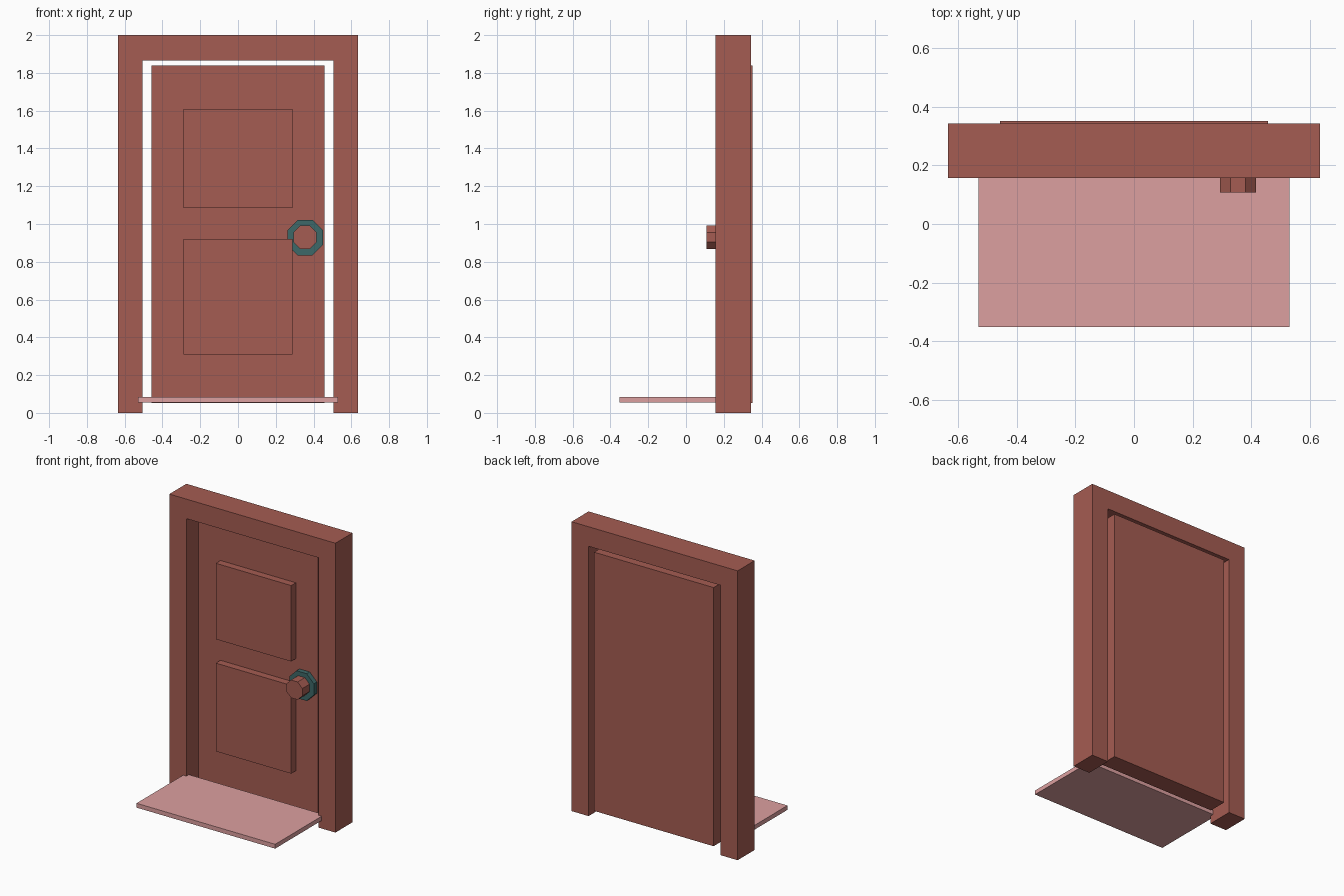
import bpy, bmesh, math
from mathutils import Matrix

if "Cube" in bpy.data.objects:
    bpy.data.objects.remove(bpy.data.objects["Cube"])


def material(name, rgb):
    m = bpy.data.materials.new(name)
    m.diffuse_color = (*rgb, 1)
    m.use_nodes = True
    m.node_tree.nodes["Principled BSDF"].inputs["Base Color"].default_value = m.diffuse_color
    return m


RED = material("red_wood", (0.376, 0.107, 0.084))
PINK = material("pink_mat", (0.72, 0.35, 0.35))
TEAL = material("teal_metal", (0.048, 0.138, 0.138))


def finish(name, bm, mat):
    bmesh.ops.recalc_face_normals(bm, faces=bm.faces)
    me = bpy.data.meshes.new(name)
    bm.to_mesh(me)
    bm.free()
    me.materials.append(mat)
    ob = bpy.data.objects.new(name, me)
    bpy.context.collection.objects.link(ob)
    return ob


def extruded(name, outline, y0, y1, mat):
    """Extrude an (x, z) outline from y0 back to y1."""
    bm = bmesh.new()
    face = bm.faces.new([bm.verts.new((x, y0, z)) for x, z in outline])
    new = bmesh.ops.extrude_face_region(bm, geom=[face])["geom"]
    verts = [v for v in new if isinstance(v, bmesh.types.BMVert)]
    bmesh.ops.translate(bm, verts=verts, vec=(0, y1 - y0, 0))
    return finish(name, bm, mat)


def box(name, x, z0, z1, y0, y1, mat):
    return extruded(name, [(-x, z0), (x, z0), (x, z1), (-x, z1)], y0, y1, mat)


def octagon(name, x, z, apothem, y0, y1, mat):
    r = apothem / math.cos(math.pi / 8)
    angles = [math.pi / 8 + i * math.pi / 4 for i in range(8)]
    pts = [(x + r * math.cos(a), z + r * math.sin(a)) for a in angles]
    return extruded(name, pts, y0, y1, mat)


# Door frame: one U-shaped profile open at the floor
half = [(0.505, 0), (0.635, 0), (0.635, 2.0)]
right = [(0.505, 1.865)] + half
left = [(-x, z) for x, z in reversed(right)]
extruded("door_frame", right + left, 0.157, 0.343, RED)

# Door leaf with two raised panels
box("door_leaf", 0.457, 0.052, 1.84, 0.22, 0.351, RED)
for name, z0, z1 in (("lower_panel", 0.31, 0.92), ("upper_panel", 1.085, 1.61)):
    box(name, 0.288, z0, z1, 0.169, 0.222, RED)

# Knob and its backing plate
octagon("knob_plate", 0.355, 0.928, 0.094, 0.187, 0.222, TEAL)
octagon("door_knob", 0.355, 0.93, 0.0615, 0.108, 0.20, RED)

# Door mat
box("door_mat", 0.53, 0.055, 0.085, -0.351, 0.185, PINK)
